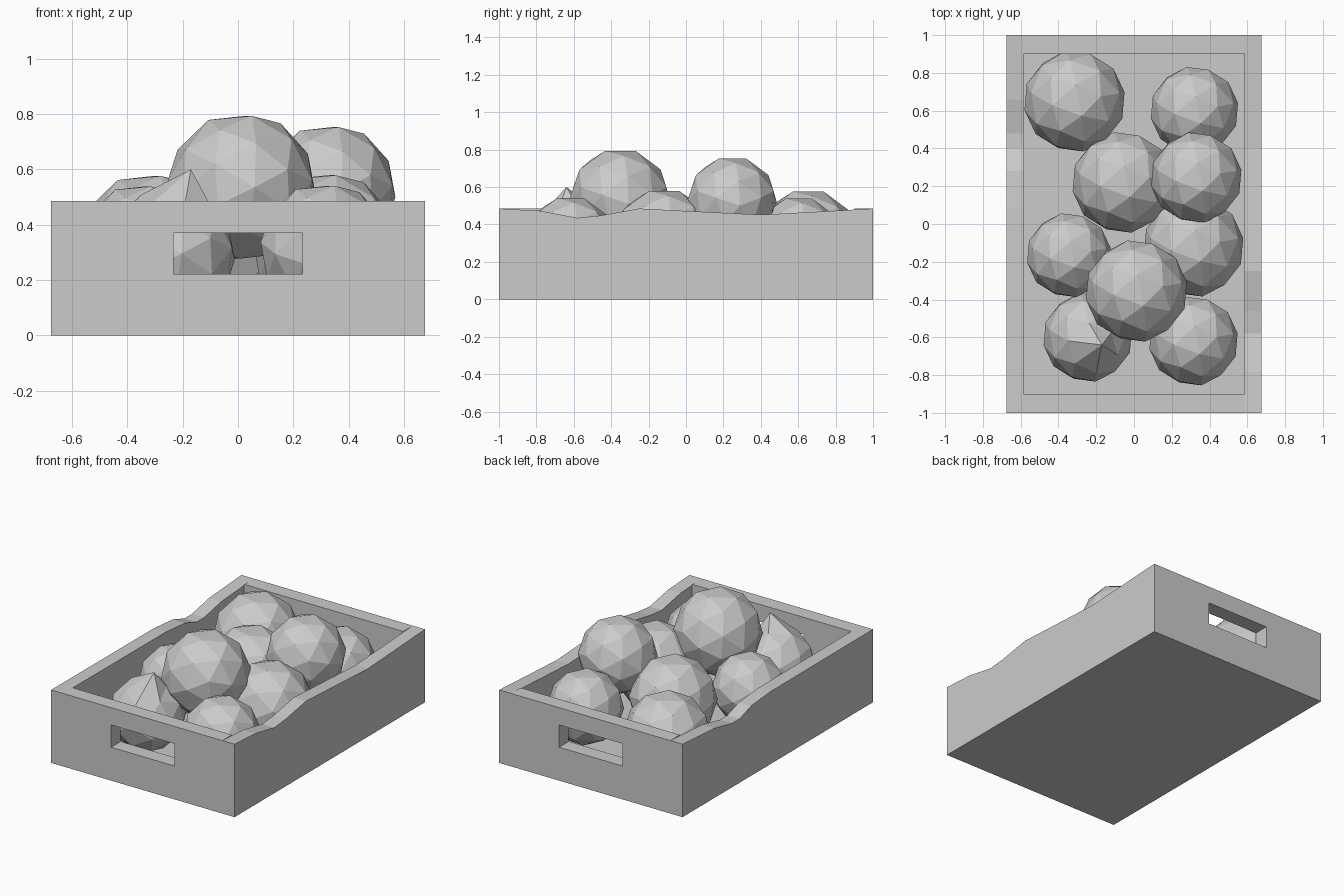
import bpy, bmesh, math
from mathutils import Matrix, Vector

if "Cube" in bpy.data.objects:
    bpy.data.objects.remove(bpy.data.objects["Cube"])


def add_object(name, bm):
    bmesh.ops.recalc_face_normals(bm, faces=bm.faces)
    mesh = bpy.data.meshes.new(name)
    bm.to_mesh(mesh)
    bm.free()
    ob = bpy.data.objects.new(name, mesh)
    bpy.context.collection.objects.link(ob)
    return ob


def box(name, x, y, z):
    bm = bmesh.new()
    size = [b - a for a, b in (x, y, z)]
    mid = [(a + b) / 2 for a, b in (x, y, z)]
    bmesh.ops.create_cube(bm, size=1, matrix=Matrix.Translation(mid) @ Matrix.Diagonal((*size, 1)))
    return add_object(name, bm)


W, L, H = 0.675, 1.0, 0.485      # half width, half length, height
IW, IL = 0.585, 0.90             # inner half width and length


def side_wall(name, x0, x1, top):
    # (y, z) outline with a worn top edge, extruded through the thickness
    bm = bmesh.new()
    outline = [(-L, 0), (L, 0)] + top[::-1]
    face = bm.faces.new([bm.verts.new((x0, y, z)) for y, z in outline])
    ext = bmesh.ops.extrude_face_region(bm, geom=[face])
    verts = [g for g in ext["geom"] if isinstance(g, bmesh.types.BMVert)]
    bmesh.ops.translate(bm, verts=verts, vec=(x1 - x0, 0, 0))
    return add_object(name, bm)


# Crate sides with uneven top edges
side_wall("right_side", IW, W,
          [(-L, H), (-0.78, 0.473), (-0.58, 0.435), (-0.46, 0.447), (-0.25, H),
           (0.40, 0.452), (0.70, 0.468), (L, H)])
side_wall("left_side", -W, -IW,
          [(-L, H), (0.08, 0.482), (0.28, 0.465), (0.40, 0.425), (0.48, 0.425),
           (0.66, 0.462), (L, H)])

# Crate ends with hand holes
for name, s in (("front_end", -1), ("back_end", 1)):
    y = sorted((s * IL, s * L))
    wall = box(name, (-IW, IW), y, (0, H))
    cutter = box(name + "_hole_cutter", (-0.233, 0.233), (y[0] - 0.1, y[1] + 0.1), (0.222, 0.37))
    cutter.hide_render = True
    cutter.hide_set(True)
    mod = wall.modifiers.new("hand_hole", 'BOOLEAN')
    mod.operation = 'DIFFERENCE'
    mod.solver = 'EXACT'
    mod.object = cutter

# Crate floor
box("crate_floor", (-IW, IW), (-IL, IL), (0, 0.07))

# Faceted round fruit, turned so an edge midpoint faces up
turn = Matrix.Rotation(math.radians(10), 4, 'Z') @ Matrix.Rotation(math.radians(31.72), 4, 'Y')


def fruit(name, centre, r, peak=None):
    bm = bmesh.new()
    bmesh.ops.create_icosphere(bm, subdivisions=2, radius=r,
                               matrix=Matrix.Translation(centre) @ turn)
    if peak:  # one fruit has a pulled-out corner
        peak = Vector(peak)
        min(bm.verts, key=lambda v: (v.co - peak).length).co = peak
    return add_object(name, bm)


fruits = [
    ((-0.315, 0.65, 0.32), 0.27),
    ((0.32, 0.60, 0.315), 0.235),
    ((-0.06, 0.22, 0.33), 0.27),
    ((0.315, -0.12, 0.325), 0.268),
    ((-0.345, -0.165, 0.325), 0.225),
    ((0.315, -0.62, 0.315), 0.238),
    ((0.33, 0.245, 0.522), 0.243),
    ((0.013, -0.355, 0.535), 0.272),
]
for i, (c, r) in enumerate(fruits, 1):
    fruit(f"fruit_{i}", c, r)
fruit("fruit_pointed", (-0.245, -0.60, 0.295), 0.238, peak=(-0.17, -0.64, 0.60))
